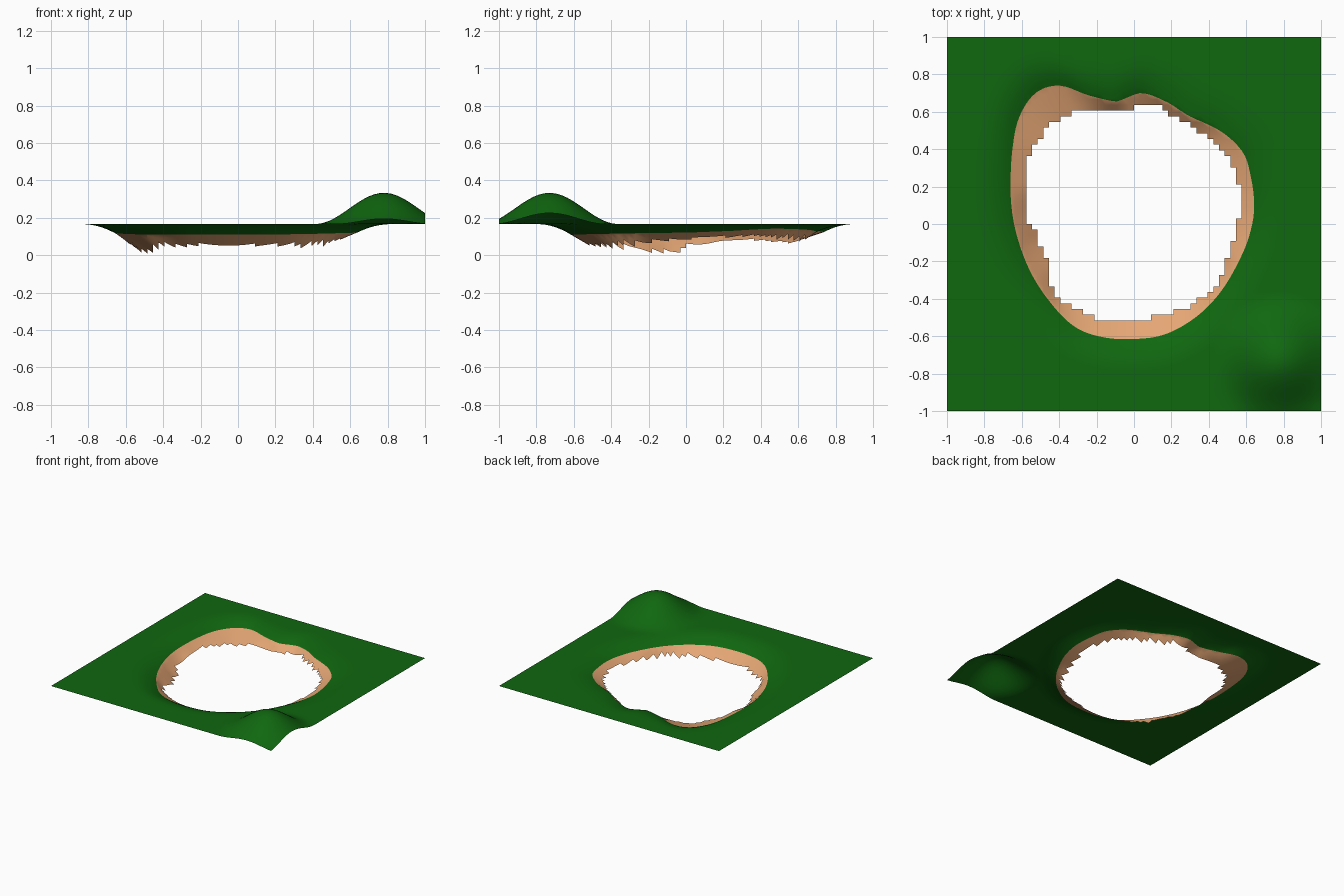
import bpy, bmesh, math

if "Cube" in bpy.data.objects:
    bpy.data.objects.remove(bpy.data.objects["Cube"])

GROUND = 0.166
CELLS = 66

# Grass/soil border of the pit, counter-clockwise: x, y, height
BORDER = [(0.64, 0.05, .122), (0.625, 0.25, .13), (0.59, 0.37, .138), (0.5, 0.47, .142),
          (0.3, 0.575, .14), (0.16, 0.66, .135), (0.04, 0.70, .125), (-0.04, 0.675, .125),
          (-0.1, 0.655, .13), (-0.25, 0.69, .13), (-0.4, 0.74, .125), (-0.52, 0.705, .12),
          (-0.61, 0.58, .12), (-0.65, 0.4, .12), (-0.66, 0.25, .12), (-0.65, 0.05, .118),
          (-0.595, -0.16, .113), (-0.47, -0.39, .11), (-0.3, -0.56, .11), (-0.15, -0.608, .11),
          (0, -0.615, .11), (0.15, -0.595, .11), (0.3, -0.52, .112), (0.45, -0.38, .115),
          (0.55, -0.22, .118), (0.62, -0.05, .12)]

# Ragged lower edge of the pit wall: x, y, height
RIM = [(0.57, 0.1, .095), (0.55, 0.25, .10), (0.48, 0.38, .105), (0.4, 0.46, .10),
       (0.29, 0.53, .095), (0.2, 0.58, .09), (0.11, 0.635, .09), (0.03, 0.64, .085),
       (-0.02, 0.615, .09), (-0.27, 0.605, .08), (-0.42, 0.55, .065), (-0.5, 0.46, .075),
       (-0.57, 0.35, .085), (-0.58, 0.2, .08), (-0.59, 0.1, .07), (-0.555, 0.0, .045),
       (-0.51, -0.08, .012), (-0.46, -0.22, .03), (-0.43, -0.36, .05), (-0.33, -0.44, .05),
       (-0.2, -0.5, .055), (0.0, -0.52, .055), (0.15, -0.485, .055), (0.33, -0.42, .055),
       (0.46, -0.3, .065), (0.505, -0.15, .075), (0.55, -0.02, .085)]


def polar(table):
    """Sorted (angle, radius, height) list, padded so that it wraps around."""
    rows = sorted((math.atan2(y, x), math.hypot(x, y), z) for x, y, z in table)
    turn = 2 * math.pi
    before = [(a - turn, r, z) for a, r, z in rows[-2:]]
    after = [(a + turn, r, z) for a, r, z in rows[:2]]
    return before + rows + after


def sample(rows, angle):
    """Smooth radius and linear height at an angle."""
    i = 1
    while rows[i + 1][0] < angle:
        i += 1
    p, a, b, n = rows[i - 1:i + 3]
    h = b[0] - a[0]
    t = (angle - a[0]) / h
    m0 = h * (b[1] - p[1]) / (b[0] - p[0])
    m1 = h * (n[1] - a[1]) / (n[0] - a[0])
    r = ((2 * t**3 - 3 * t**2 + 1) * a[1] + (t**3 - 2 * t**2 + t) * m0
         + (3 * t**2 - 2 * t**3) * b[1] + (t**3 - t**2) * m1)
    return r, a[2] + (b[2] - a[2]) * t


border, rim = polar(BORDER), polar(RIM)


def offset(co, rows):
    """Radial distance outside a closed outline."""
    return math.hypot(co.x, co.y) - sample(rows, math.atan2(co.y, co.x))[0]


def height(co):
    angle = math.atan2(co.y, co.x)
    r = math.hypot(co.x, co.y)
    rb, zb = sample(border, angle)
    rr, zr = sample(rim, angle)
    z = GROUND
    slope_width = 0.18
    if r < rb:                                   # soil wall
        z = zb + (zr - zb) * (rb - r) / max(rb - rr, 0.04)
    elif r < rb + slope_width:                   # grassy shoulder
        z -= (GROUND - zb) * (1 - (r - rb) / slope_width) ** 2
    d = math.hypot(co.x - 0.78, co.y + 0.73)     # corner hill
    if d < 0.37:
        z += 0.167 * 0.5 * (1 + math.cos(math.pi * d / 0.37))
    return max(z, 0.0)


def material(name, color):
    m = bpy.data.materials.new(name)
    m.diffuse_color = (*color, 1)
    m.use_nodes = True
    m.node_tree.nodes["Principled BSDF"].inputs["Base Color"].default_value = m.diffuse_color
    return m


# Flat sheet with the ragged opening removed
bm = bmesh.new()
bmesh.ops.create_grid(bm, x_segments=CELLS, y_segments=CELLS, size=1)
hole = [f for f in bm.faces if offset(f.calc_center_median(), rim) < 0]
bmesh.ops.delete(bm, geom=hole, context='FACES')

# Cut the grass/soil border cleanly through the grid
dist = {v: offset(v.co, border) for v in bm.verts}
cuts = []
for e in list(bm.edges):
    a, b = e.verts
    if dist[a] * dist[b] < 0:
        cuts.append(bmesh.utils.edge_split(e, a, dist[a] / (dist[a] - dist[b]))[1])
bmesh.ops.connect_verts(bm, verts=cuts)

# Colour by side of the border, then raise the surface
for f in bm.faces:
    f.material_index = 1 if offset(f.calc_center_median(), border) < 0 else 0
    f.smooth = True
for v in bm.verts:
    v.co.z = height(v.co)

mesh = bpy.data.meshes.new("terrain")
bm.to_mesh(mesh)
bm.free()
mesh.materials.append(material("grass green", (0.005, 0.135, 0.005)))
mesh.materials.append(material("sandy soil", (0.78, 0.38, 0.175)))
terrain = bpy.data.objects.new("terrain", mesh)
bpy.context.collection.objects.link(terrain)
